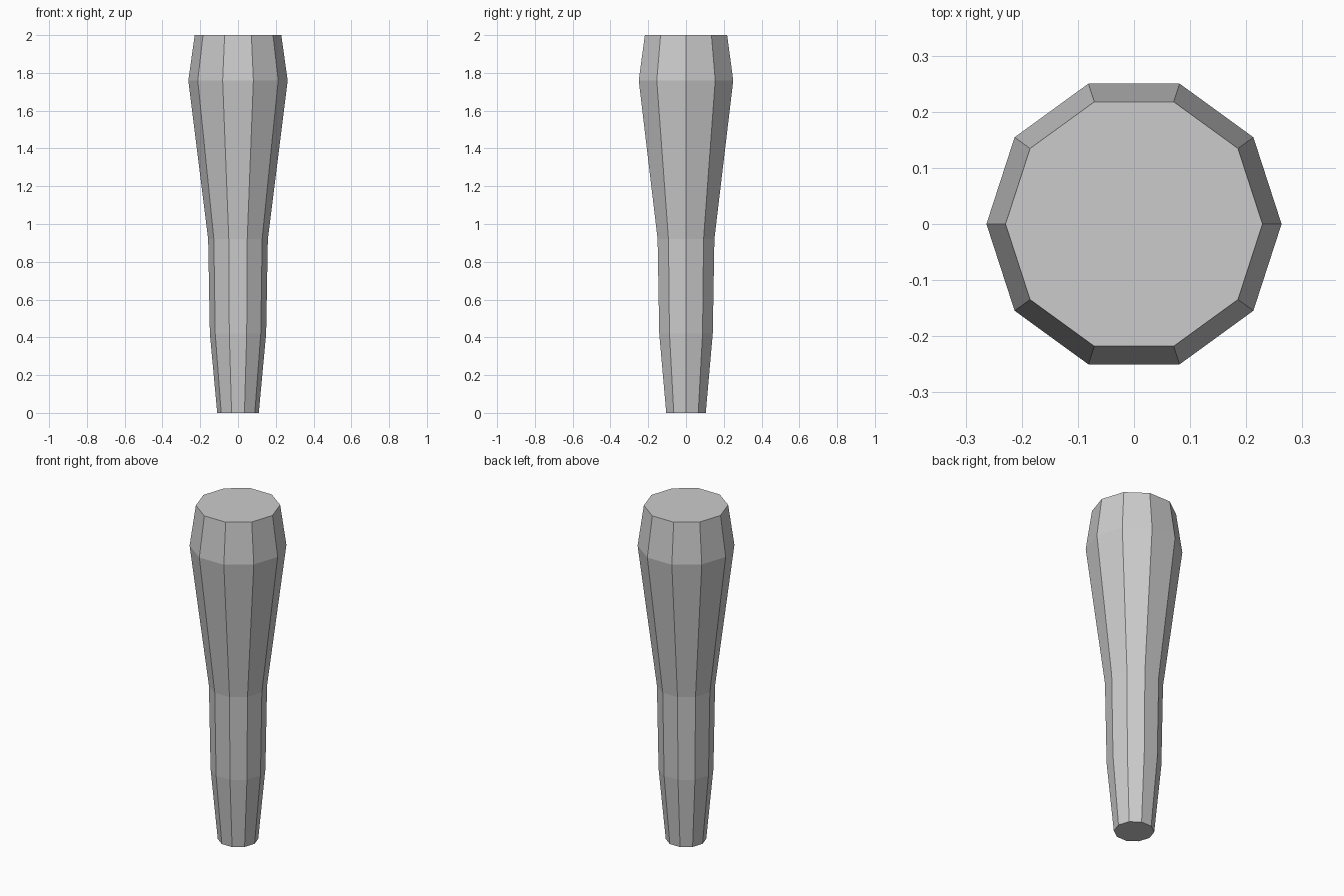
import bpy, bmesh
from math import cos, sin, tau

if "Cube" in bpy.data.objects:
    bpy.data.objects.remove(bpy.data.objects["Cube"])

SIDES = 10
# (height, radius) rings from foot to top
PROFILE = [(0, 0.11), (0.42, 0.149), (0.92, 0.158), (1.76, 0.263), (2.0, 0.229)]

bm = bmesh.new()
rings = [[bm.verts.new((r * cos(tau * i / SIDES), r * sin(tau * i / SIDES), z))
          for i in range(SIDES)] for z, r in PROFILE]

# faceted sides
for low, high in zip(rings, rings[1:]):
    for i in range(SIDES):
        j = (i + 1) % SIDES
        bm.faces.new((low[i], low[j], high[j], high[i]))

# flat end caps
bm.faces.new(rings[0][::-1])
bm.faces.new(rings[-1])

mesh = bpy.data.meshes.new("tapered_leg")
bm.to_mesh(mesh)
bm.free()
bpy.context.collection.objects.link(bpy.data.objects.new("tapered_leg", mesh))
